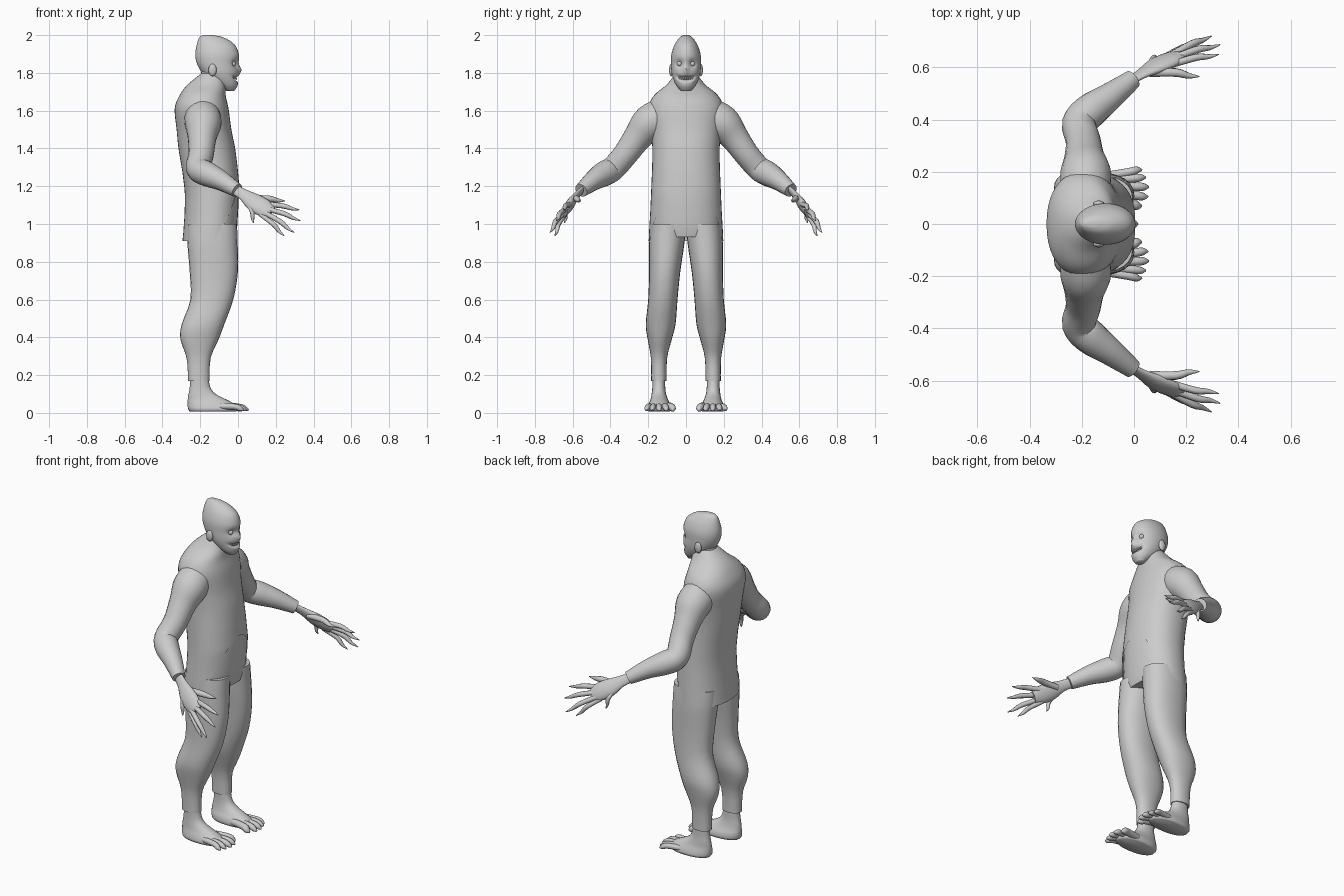
import bpy, bmesh, math
from mathutils import Vector

if "Cube" in bpy.data.objects:
    bpy.data.objects.remove(bpy.data.objects["Cube"])

mat = bpy.data.materials.new("plain grey")
mat.diffuse_color = (0.6, 0.6, 0.6, 1)
mat.use_nodes = True
mat.node_tree.nodes["Principled BSDF"].inputs["Base Color"].default_value = mat.diffuse_color


def resample(rows, n):
    """Catmull-Rom curve through rows of numbers, n steps per span."""
    out = []
    for i in range(len(rows) - 1):
        a, b, c, d = (rows[max(0, min(len(rows) - 1, i + k))] for k in (-1, 0, 1, 2))
        for s in range(n):
            t = s / n
            out.append([0.5 * (2 * q + (r - p) * t + (2 * p - 5 * q + 4 * r - u) * t * t
                               + (3 * q - p - 3 * r + u) * t ** 3) for p, q, r, u in zip(a, b, c, d)])
    out.append(list(rows[-1]))
    return out


def skin(name, rings, caps=(True, True), angle=60):
    """Join rings of points into one smooth surface."""
    bm = bmesh.new()
    vs = [[bm.verts.new(p) for p in r] for r in rings]
    n = len(vs[0])
    for a, b in zip(vs, vs[1:]):
        for i in range(n):
            bm.faces.new((a[i], a[(i + 1) % n], b[(i + 1) % n], b[i]))
    if caps[0]:
        bm.faces.new(vs[0][::-1])
    if caps[1]:
        bm.faces.new(vs[-1])
    bmesh.ops.recalc_face_normals(bm, faces=bm.faces)
    me = bpy.data.meshes.new(name)
    bm.to_mesh(me)
    bm.free()
    me.materials.append(mat)
    ob = bpy.data.objects.new(name, me)
    bpy.context.collection.objects.link(ob)
    bpy.ops.object.select_all(action='DESELECT')
    ob.select_set(True)
    bpy.context.view_layer.objects.active = ob
    bpy.ops.object.shade_smooth_by_angle(angle=math.radians(angle))
    return ob


def ring(row, sides=24, power=0.9):
    """Level oval from (z, x min, x max, y min, y max)."""
    z, x0, x1, y0, y1 = row
    pts = []
    for i in range(sides):
        a = math.tau * i / sides
        c, s = math.cos(a), math.sin(a)
        pts.append(Vector(((x0 + x1) / 2 + (x1 - x0) / 2 * math.copysign(abs(c) ** power, c),
                           (y0 + y1) / 2 + (y1 - y0) / 2 * math.copysign(abs(s) ** power, s), z)))
    return pts


def column(name, rows, n=3, **kw):
    return skin(name, [ring(r) for r in resample(rows, n)], **kw)


def tube(name, rows, n=3, sides=12, flat=1.0, up=(0, 0, 1), caps=(True, True)):
    """Round limb through (x, y, z, radius); flat thins it across the up direction."""
    rows = resample(rows, n)
    rings = []
    for i, r in enumerate(rows):
        d = Vector(rows[min(i + 1, len(rows) - 1)][:3]) - Vector(rows[max(i - 1, 0)][:3])
        u = d.cross(Vector(up)).normalized()
        v = u.cross(d).normalized()
        rings.append([Vector(r[:3]) + r[3] * (u * math.cos(math.tau * k / sides) * flat
                                             + v * math.sin(math.tau * k / sides)) for k in range(sides)])
    return skin(name, rings, caps)


# Torso outline: z, x min, x max, half width
body = [(1.80, -.19, -.075, .055), (1.74, -.265, -.065, .10), (1.68, -.31, -.065, .17),
        (1.61, -.335, -.05, .20), (1.5, -.325, -.035, .187), (1.4, -.315, -.015, .178),
        (1.28, -.295, 0, .18), (1.16, -.28, .01, .185), (1.05, -.283, .003, .19),
        (.95, -.29, 0, .196), (.90, -.295, 0, .198)]


def outline(z, grow=1.0):
    for a, b in zip(body, body[1:]):
        if z >= b[0] - 1e-6:
            t = (a[0] - z) / (a[0] - b[0])
            x0, x1, w = (p + (q - p) * t for p, q in zip(a[1:], b[1:]))
            m, h = (x0 + x1) / 2, (x1 - x0) / 2 * grow
            return (z, m - h, m + h, -w * grow, w * grow)


# Coat: hem hangs low behind and is cut away in front
rings = [ring((r[0], r[1], r[2], -r[3], r[3]), 40) for r in resample(body[:7], 4)]
for s in range(1, 9):
    pts = []
    for i in range(40):
        c = max(0, math.cos(math.tau * i / 40))
        hem = .91 + .31 * c ** 1.6
        pts.append(ring(outline(1.28 + (hem - 1.28) * s / 8), 40)[i])
    rings.append(pts)
skin("coat", rings, caps=(True, False))

# Trouser seat under the coat
skin("trouser_seat", [ring(outline(z, g), 32) for z, g in
                      ((1.3, .95), (1.2, .975), (1.1, .975), (1.02, .97), (.97, .96), (.93, .9))])

column("neck", [(1.66, -.21, -.07, -.07, .07), (1.76, -.20, -.07, -.062, .062),
                (1.84, -.19, -.06, -.055, .055)])

# Head, with sunken eyes and a mouth groove pressed into the face
skull = [(2.0, -.185, -.135, .014), (1.987, -.205, -.075, .034), (1.95, -.218, -.018, .06),
         (1.90, -.226, .004, .077), (1.85, -.218, .004, .079), (1.80, -.19, .004, .076),
         (1.76, -.15, .002, .064), (1.73, -.105, -.003, .048), (1.705, -.06, -.02, .026)]
rings = [ring((r[0], r[1], r[2], -r[3], r[3]), 56, 1.0) for r in resample(skull, 5)]
for r in rings:
    for p in r:
        if p.x > -.08:
            eye = math.hypot(abs(p.y) - .034, p.z - 1.848) / .02
            nose = math.hypot(p.y / .013, (p.z - 1.815) / .022)
            mouth = math.hypot(p.y / .05, (p.z - 1.768 - 5 * p.y ** 2) / .013)
            p.x += -.02 * math.exp(-eye ** 2) + .014 * math.exp(-nose ** 2) - .022 * math.exp(-mouth ** 4)
skin("head", rings)
for k in range(-3, 4):
    y = k * .011
    x = -.003 - 9 * y * y
    tube("tooth", [(x - .012, y, 1.782 + 5 * y * y, .006), (x - .004, y, 1.764 + 5 * y * y, .004)],
         n=1, sides=6, up=(1, 0, 0))


def ball(name, loc, size):
    rows = [(loc[2] + size[2] * math.cos(a), loc[0] - size[0] * math.sin(a), loc[0] + size[0] * math.sin(a),
             loc[1] - size[1] * math.sin(a), loc[1] + size[1] * math.sin(a))
            for a in (math.pi * (k + .1) / 8.2 for k in range(9))]
    skin(name, [ring(r, 12, 1) for r in rows])


for s, side in ((-1, "right"), (1, "left")):
    ball(side + "_eye", (-.026, s * .034, 1.848), (.014, .014, .014))
    ball(side + "_ear", (-.135, s * .078, 1.815), (.022, .012, .033))

    # Leg
    leg = [(1.0, -.268, -.005, .002, .187), (.9, -.268, -.002, .008, .195), (.75, -.256, 0, .03, .195),
           (.6, -.252, -.025, .045, .2), (.47, -.298, -.072, .055, .213), (.39, -.305, -.102, .075, .203),
           (.29, -.272, -.145, .1, .186), (.17, -.264, -.15, .103, .184)]
    column(side + "_trouser_leg", [(z, a, b, s * c, s * d) for z, a, b, c, d in leg])

    # Foot and toes
    foot = [(.22, -.25, -.16, .11, .178), (.14, -.255, -.148, .11, .178), (.1, -.262, -.118, .105, .182),
            (.07, -.266, -.06, .095, .188), (.045, -.267, -.015, .082, .198), (.02, -.264, .0, .078, .204),
            (.008, -.255, -.01, .085, .197)]
    column(side + "_foot", [(z, a, b, s * c, s * d) for z, a, b, c, d in foot])
    for y0, x1, y1, r in ((.095, .03, .07, .02), (.12, .053, .105, .017), (.145, .056, .142, .017),
                          (.168, .045, .178, .016), (.185, .03, .207, .016)):
        xm, ym = -.1 + (x1 + .1) * .65, y0 + (y1 - y0) * .65
        tube(side + "_toe", [(-.1, s * y0, .035, r), (xm, s * ym, .033, r),
                             (x1 - .018, s * y1, .022, r * .85), (x1, s * y1, .014, .004)], sides=10)

    # Arm
    arm = [(-.19, .10, 1.59, .09), (-.185, .19, 1.535, .098), (-.19, .255, 1.46, .077),
           (-.195, .32, 1.37, .067), (-.21, .385, 1.295, .066), (-.165, .435, 1.265, .066),
           (-.09, .49, 1.23, .053), (-.005, .555, 1.178, .037)]
    tube(side + "_sleeve", [(x, s * y, z, r) for x, y, z, r in arm], n=4, sides=20, up=(1, 0, .2))

    # Hand: flat palm fanning into thin clawed fingers
    fan = Vector((0, s * .45, -.9))
    palm = [(-.03, .54, 1.19, .028), (.03, .575, 1.155, .032), (.085, .605, 1.115, .05),
            (.14, .63, 1.082, .05), (.175, .645, 1.06, .035)]
    tube(side + "_palm", [(x, s * y, z, r) for x, y, z, r in palm], sides=14, flat=.45, up=fan)
    for base, tip, r in (((.06, .58, 1.135), (.25, .565, 1.122), .017),
                         ((.14, .61, 1.105), (.325, .65, 1.075), .014),
                         ((.15, .635, 1.08), (.33, .687, 1.018), .014),
                         ((.14, .645, 1.06), (.297, .72, .955), .014),
                         ((.12, .64, 1.05), (.245, .695, .937), .013),
                         ((.06, .61, 1.10), (.083, .645, 1.005), .012)):
        a = Vector((base[0], s * base[1], base[2]))
        b = Vector((tip[0], s * tip[1], tip[2]))
        m = a.lerp(b, .5) + Vector((.004, s * .008, .006))
        tube(side + "_finger", [(*a, r), (*m, r), (*a.lerp(b, .78), r * .7), (*b, .002)],
             sides=8, up=(.1, s * .5, -.8))
